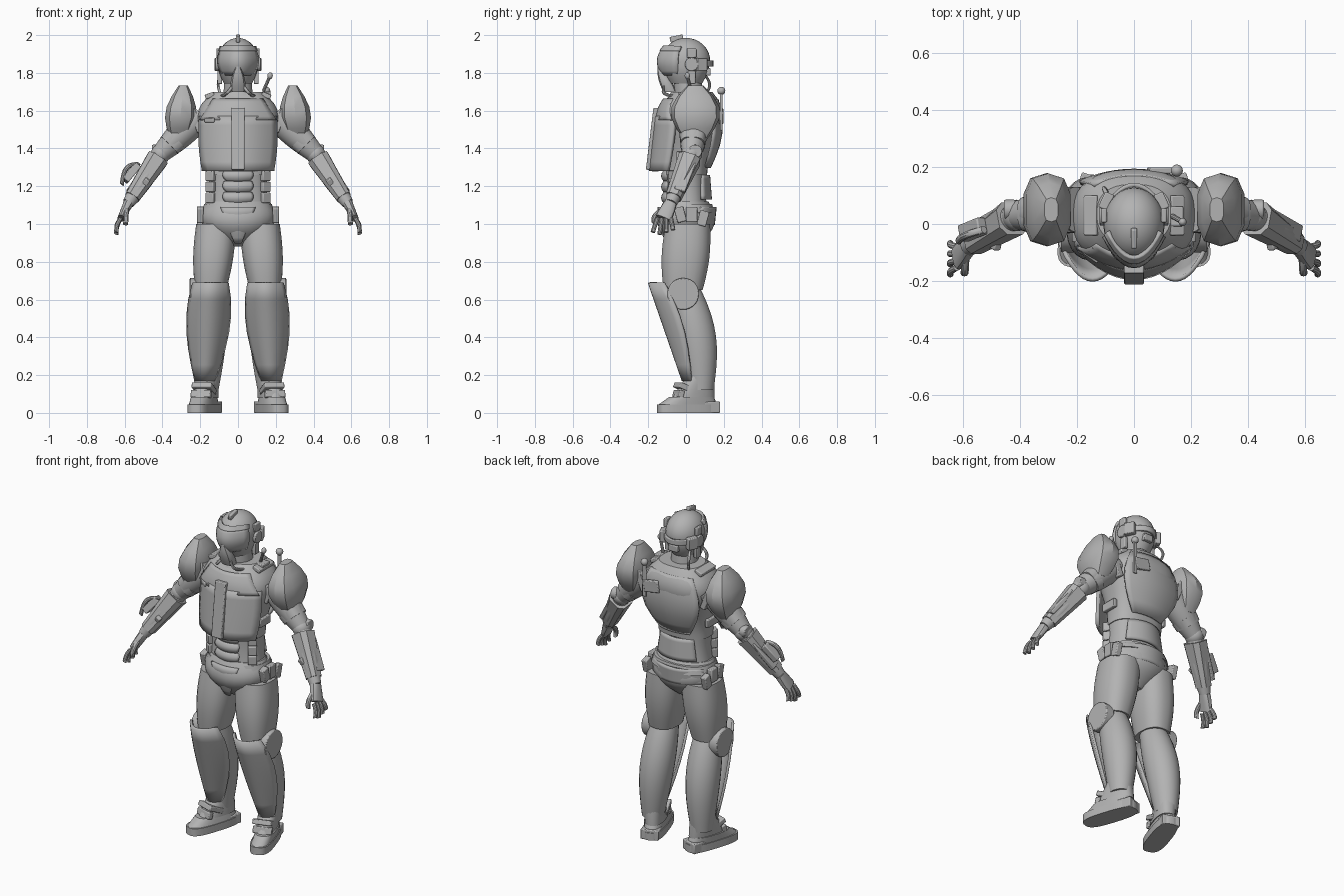
import bpy, bmesh, math
from mathutils import Vector, Matrix, Euler

default_cube = bpy.data.objects.get("Cube")
if default_cube:
    bpy.data.objects.remove(default_cube, do_unlink=True)
grey = bpy.data.materials.new("plain_grey")
grey.use_nodes = True
grey.diffuse_color = (.45, .45, .45, 1)
grey.node_tree.nodes["Principled BSDF"].inputs["Base Color"].default_value = grey.diffuse_color
parts = []
side, back, up = Matrix.Identity(3)

def finish(name, bm, mirror, bevel=0, thick=0):
    bmesh.ops.recalc_face_normals(bm, faces=bm.faces)
    mesh = bpy.data.meshes.new(name)
    bm.to_mesh(mesh)
    bm.free()
    mesh.materials.append(grey)
    part = bpy.data.objects.new(name, mesh)
    bpy.context.collection.objects.link(part)
    if thick:
        solid = part.modifiers.new("thickness", 'SOLIDIFY')
        solid.thickness, solid.offset = thick, 0
    if bevel:
        soft = part.modifiers.new("soft_edges", 'BEVEL')
        soft.width, soft.segments = bevel, 2
    if mirror:
        part.modifiers.new("both_sides", 'MIRROR')
    parts.append(part)

def mix(a, b, t):
    return a + (b - a) * t

def bridge(bm, rows, closed):
    for low, high in zip(rows, rows[1:]):
        for i in range(0 if closed else 1, len(low)):
            bm.faces.new((low[i - 1], low[i], high[i], high[i - 1]))

def loft(name, start, end, r0, r1, swell=0, peak=1, depth=1, depth_end=None, bow=Vector(),
         sides=24, power=2, steps=10, turn=0, along=False, mirror=False):
    """Solid from start to end whose superellipse section swells along the way."""
    bm = bmesh.new()
    rows = []
    u, v = Matrix.Rotation(turn, 3, 'Z') @ side, Matrix.Rotation(turn, 3, 'Z') @ back
    if along:
        axis = (end - start).normalized()
        v = (back - axis * axis.y).normalized()
        u = v.cross(axis)
    for step in range(steps + 1):
        t = step / steps
        radius = mix(r0, r1, t) + swell * math.sin(math.pi * t ** peak)
        deep = radius * mix(depth, depth if depth_end is None else depth_end, t)
        centre = mix(start, end, t) + bow * math.sin(math.pi * t)
        row = []
        for k in range(sides):
            angle = math.tau * (k + .5) / sides
            c, s = (math.copysign(abs(w) ** (2 / power), w) for w in (math.cos(angle), math.sin(angle)))
            row.append(bm.verts.new(centre + u * radius * c + v * deep * s))
        rows.append(row)
    bridge(bm, rows, closed=True)
    bm.faces.new(rows[0])
    bm.faces.new(rows[-1])
    finish(name, bm, mirror)

def plate(name, start, end, w0, w1, wrap, swell=0, peak=1, belly=0, thick=.015, mirror=False):
    """Curved sheet around a centre line; its edges bend back by wrap."""
    bm = bmesh.new()
    rows = []
    steps, columns = 6, 12
    for step in range(steps + 1):
        t = step / steps
        width = mix(w0, w1, t) + swell * math.sin(math.pi * t ** peak)
        centre = mix(start, end, t) + back * belly * math.sin(math.pi * t)
        spread = [2 * i / columns - 1 for i in range(columns + 1)]
        rows.append([bm.verts.new(centre + side * width * s + back * wrap * s * s * width / w0) for s in spread])
    bridge(bm, rows, closed=False)
    finish(name, bm, mirror, thick=thick)

def box(name, at, wide, deep, high, pitch=0, roll=0, yaw=0, mirror=False):
    bm = bmesh.new()
    turn = Euler([math.radians(a) for a in (pitch, roll, yaw)])
    bmesh.ops.create_cube(bm, size=1, matrix=Matrix.LocRotScale(at, turn, Vector((wide, deep, high))))
    finish(name, bm, mirror, bevel=.005)

def ball(name, at, wide, deep, high, mirror=False):
    bm = bmesh.new()
    shape = Matrix.LocRotScale(at, None, Vector((wide, deep, high)))
    bmesh.ops.create_uvsphere(bm, u_segments=28, v_segments=16, radius=1, matrix=shape)
    finish(name, bm, mirror)

def disc(name, at, radius, thick):
    bm = bmesh.new()
    shape = Matrix.Translation(at) @ Matrix.Rotation(math.pi / 2, 4, 'Y')
    bmesh.ops.create_cone(bm, cap_ends=True, segments=28, radius1=radius, radius2=radius, depth=thick, matrix=shape)
    finish(name, bm, mirror=True, bevel=.005)

def rod(name, start, end, radius, bow=Vector(), mirror=False):
    loft(name, start, end, radius, radius, bow=bow, sides=10, along=True, mirror=mirror)

# Body landmarks
head, chest, waist, hips = (up * height for height in (1.865, 1.5, 1.2, 1.06))
shoulder, elbow = Vector((.2, .05, 1.58)), Vector((.41, .03, 1.37))
wrist, knuckles = Vector((.58, -.08, 1.11)), Vector((.62, -.12, 1.03))
hip, knee = Vector((.117, .01, 1)), Vector((.145, -.015, .65))
ankle, foot = Vector((.165, .08, .12)), Vector((.18, .01, 0))

# Head and helmet
ball("helmet_dome", head, wide=.107, deep=.128, high=.12)
loft("helmet_lower", head - up * .12, head, r0=.075, r1=.107, swell=.01, depth=1.15)
loft("neck", head + back * .02 - up * .25, head, r0=.08, r1=.07)
plate("visor", head + up * .06 - back * .125, head - up * .075 - back * .12,
      w0=.09, w1=.08, wrap=.09, swell=.02, belly=-.025)
plate("visor_brow", head + up * .075 - back * .115, head + up * .05 - back * .135, w0=.09, w1=.1, wrap=.09)
chin, nose = head - up * .165 - back * .085, head - up * .03 - back * .143
loft("breathing_mask", chin, nose, r0=.04, r1=.01, swell=.012, depth=.9, power=2.5, sides=12)
box("helmet_crest", head - back * .05 + up * .117, wide=.022, deep=.07, high=.03, pitch=12)
ear = head + side * .105 + back * .03 - up * .02
disc("ear_disc", ear, radius=.036, thick=.03)
box("ear_upper_block", ear + up * .06, wide=.02, deep=.05, high=.05, mirror=True)
box("ear_rear_block", ear + back * .05 - side * .008, wide=.035, deep=.06, high=.07, yaw=25, mirror=True)
box("ear_lower_block", ear - up * .07 - side * .008, wide=.025, deep=.04, high=.07, mirror=True)
plate("helmet_rear_band", head + back * .137, head + back * .137 - up * .03, w0=.1, w1=.1, wrap=-.08)
box("rear_latch", head + back * .115 - up * .06, wide=.06, deep=.03, high=.04)
mouth = chin + up * .03
rod("air_hose", mouth + side * .03 - back * .03, mouth + side * .09 - up * .055 + back * .03,
    radius=.009, bow=-back * .03 - up * .01, mirror=True)
rod("ear_hose", back * .09 + up * 1.8 - side * .09, back * .1 + up * 1.68 - side * .09,
    radius=.008, bow=back * .03 - side * .015)

# Torso
loft("torso", chest - up * .24, chest + up * .2 + back * .035, r0=.16, r1=.13, swell=.078, peak=2,
     depth=.7, depth_end=.8, power=2.5, sides=36, steps=14)
loft("collar", chest + up * .14 + back * .02, chest + up * .2 + back * .02, r0=.15, r1=.11, depth=.9)
box("shoulder_strap", chest + side * .15 + up * .18 + back * .03,
    wide=.05, deep=.14, high=.025, roll=20, mirror=True)
plate("chest_plate", chest + up * .07 - back * .155, chest - up * .22 - back * .187,
      w0=.2, w1=.185, wrap=.1, swell=.01, thick=.02)
plate("upper_chest", chest + up * .16 - back * .115, chest + up * .05 - back * .155,
      w0=.13, w1=.2, wrap=.05, belly=-.01)
box("chest_centre_bar", chest - up * .05 - back * .175, wide=.07, deep=.035, high=.33, pitch=-7)
box("chest_badge", chest - side * .15 + up * .05 - back * .115, wide=.06, deep=.015, high=.025, yaw=-35)
plate("back_plate", chest + up * .16 + back * .165, chest - up * .2 + back * .125,
      w0=.14, w1=.1, wrap=-.03, swell=.07, belly=.04)
pack = chest + back * .187 + up * .07
box("back_pack", pack + side * .1, wide=.1, deep=.022, high=.07, roll=10)
box("side_buckle", chest + side * .175 - up * .14, wide=.025, deep=.1, high=.05, mirror=True)

# Aerial on the left shoulder
aerial = pack + side * .15 + up * .135
rod("aerial_arm", aerial - back * .17, aerial, radius=.008)
ball("aerial_ball", aerial, wide=.021, deep=.021, high=.021)
box("aerial_drop", aerial - up * .11, wide=.025, deep=.014, high=.2)
box("aerial_base", aerial - back * .16 - up * .02, wide=.045, deep=.07, high=.035)
stick_top = aerial + side * .02 - back * .18 + up * .08
rod("aerial_stick", aerial - back * .16 - side * .015, stick_top, radius=.009)
ball("aerial_tip", stick_top, wide=.014, deep=.014, high=.018)

# Waist and hips
loft("abdomen", waist - up * .12, waist + up * .1, r0=.165, r1=.158, swell=-.008, depth=.68, power=2.5)
for band in range(3):
    middle = waist + up * (.055 - band * .058) - back * .11
    plate("stomach_pad", middle + up * .024, middle - up * .024,
          w0=.07, w1=.055, wrap=.02, swell=.015, belly=-.012, thick=.02)
    box("side_pad", middle + side * .122 + back * .075, wide=.05, deep=.11, high=.054, yaw=35, mirror=True)
loft("pelvis", hips - up * .18, hips + up * .06, r0=.05, r1=.17, swell=.08, depth=.9, depth_end=.7)
loft("belt", hips + back * .01, hips + back * .01 + up * .045, r0=.195, r1=.18, depth=.72, power=2.4)
plate("groin_guard", hips + up * .03 - back * .14, hips - up * .16 - back * .095,
      w0=.09, w1=.015, wrap=.02, belly=-.015, thick=.02)
plate("rear_skirt", hips + up * .03 + back * .155, hips - up * .065 + back * .145, w0=.17, w1=.18, wrap=-.08)
plate("rear_waist_plate", waist + up * .06 + back * .12, waist - up * .07 + back * .13, w0=.11, w1=.13, wrap=-.04)
for offset, length, tilt in ((.03, .06, 0), (-.03, .05, 15), (.09, .05, -15)):
    box("hip_pouch", hips + side * .2 + back * offset - up * abs(offset) / 3,
        wide=.035, deep=length, high=.08, pitch=tilt, mirror=True)

# Arms
loft("upper_arm", shoulder, elbow, r0=.08, r1=.05, swell=.01, along=True, mirror=True)
pad = shoulder + side * .1
loft("shoulder_pad", pad + side * .015 - up * .13, pad + up * .153 - side * .01, r0=.045, r1=.025,
     swell=.05, depth=1.4, depth_end=1.7, power=2.8, sides=10, steps=5, mirror=True)
box("shoulder_pad_rim", pad - side * .065, wide=.035, deep=.16, high=.2, roll=22, mirror=True)
loft("arm_band", mix(shoulder, elbow, .62), mix(shoulder, elbow, .78), r0=.068, r1=.064,
     power=3, sides=16, steps=1, along=True, mirror=True)
ball("elbow_joint", elbow, wide=.052, deep=.055, high=.052, mirror=True)
disc("elbow_cap", elbow + side * .025 + back * .02 + up * .015, radius=.035, thick=.04)
loft("forearm", elbow, wrist, r0=.045, r1=.032, swell=.012, along=True, mirror=True)
loft("gauntlet", mix(elbow, wrist, .1), mix(elbow, wrist, .88), r0=.062, r1=.042,
     sides=8, power=3, steps=1, along=True, mirror=True)
mid_arm = mix(elbow, wrist, .5)
box("gauntlet_outer_plate", mid_arm + side * .033 + back * .02 + up * .01,
    wide=.025, deep=.06, high=.19, pitch=-18, roll=-34, mirror=True)
box("gauntlet_stud", mid_arm - back * .045 - up * .03,
    wide=.03, deep=.025, high=.07, pitch=20, roll=-34, mirror=True)

# Tool on the right forearm
tool = Vector((-.565, -.02, 1.27))
box("wrist_tool_body", tool, wide=.04, deep=.06, high=.11, pitch=-15, roll=40)
rod("wrist_tool_claw", tool + side * .04 + up * .05, tool - side * .05 - back * .04 - up * .06,
    radius=.013, bow=up * .03 - side * .02)

# Hands
loft("palm", wrist, knuckles, r0=.027, r1=.018, depth=1.2, depth_end=2.4, power=2.5,
     sides=14, along=True, mirror=True)
for finger in range(4):
    root = knuckles + back * (finger * .024 - .032)
    reach = side * .024 + back * (finger - 2) * .012 - up * (.085 - abs(finger - 1) * .012)
    rod("finger", root, root + reach, radius=.012, bow=side * .008, mirror=True)
rod("thumb", wrist + side * .01 - back * .04 - up * .03, wrist + side * .015 - back * .09 - up * .11,
    radius=.014, bow=-back * .02, mirror=True)

# Legs
loft("thigh", hip, knee, r0=.105, r1=.083, swell=.013, depth=1.13, depth_end=1.25, power=2.4, mirror=True)
loft("calf", knee + up * .04, ankle, r0=.068, r1=.062, swell=.03, peak=.85, depth=1.08,
     bow=back * .025, mirror=True)
disc("knee_disc", knee + side * .083 - up * .02, radius=.084, thick=.055)
plate("shin_plate", knee + up * .04 - back * .18, ankle + up * .05 - back * .095 + side * .01,
      w0=.09, w1=.05, wrap=.08, swell=.038, peak=.85, mirror=True)

# Boots
toe_out = math.radians(18)
loft("boot_sole", foot, foot + up * .045, r0=.062, r1=.062, depth=2.7, power=3,
     sides=32, steps=1, turn=toe_out, mirror=True)
loft("boot_toe", foot + up * .045, foot + up * .085 + back * .02, r0=.058, r1=.055, depth=2.75, depth_end=2.2,
     power=2.6, turn=toe_out, mirror=True)
loft("boot_ankle", foot + up * .08 + back * .03 - side * .01, ankle + up * .09, r0=.055, r1=.06, depth=2.1, depth_end=1.1,
     power=2.4, turn=toe_out, mirror=True)
box("boot_heel", foot + back * .115 - side * .035 + up * .03, wide=.105, deep=.085, high=.06, yaw=18, mirror=True)
box("ankle_guard", foot - back * .015 + up * .13, wide=.11, deep=.1, high=.03, pitch=-24, yaw=18, mirror=True)
box("boot_strap", foot - back * .05 + side * .015 + up * .1, wide=.11, deep=.03, high=.04,
    pitch=-15, yaw=18, mirror=True)

# Smooth shading with crisp edges
bpy.ops.object.select_all(action='DESELECT')
for part in parts:
    part.select_set(True)
bpy.context.view_layer.objects.active = parts[0]
bpy.ops.object.shade_smooth_by_angle(angle=math.radians(32))
